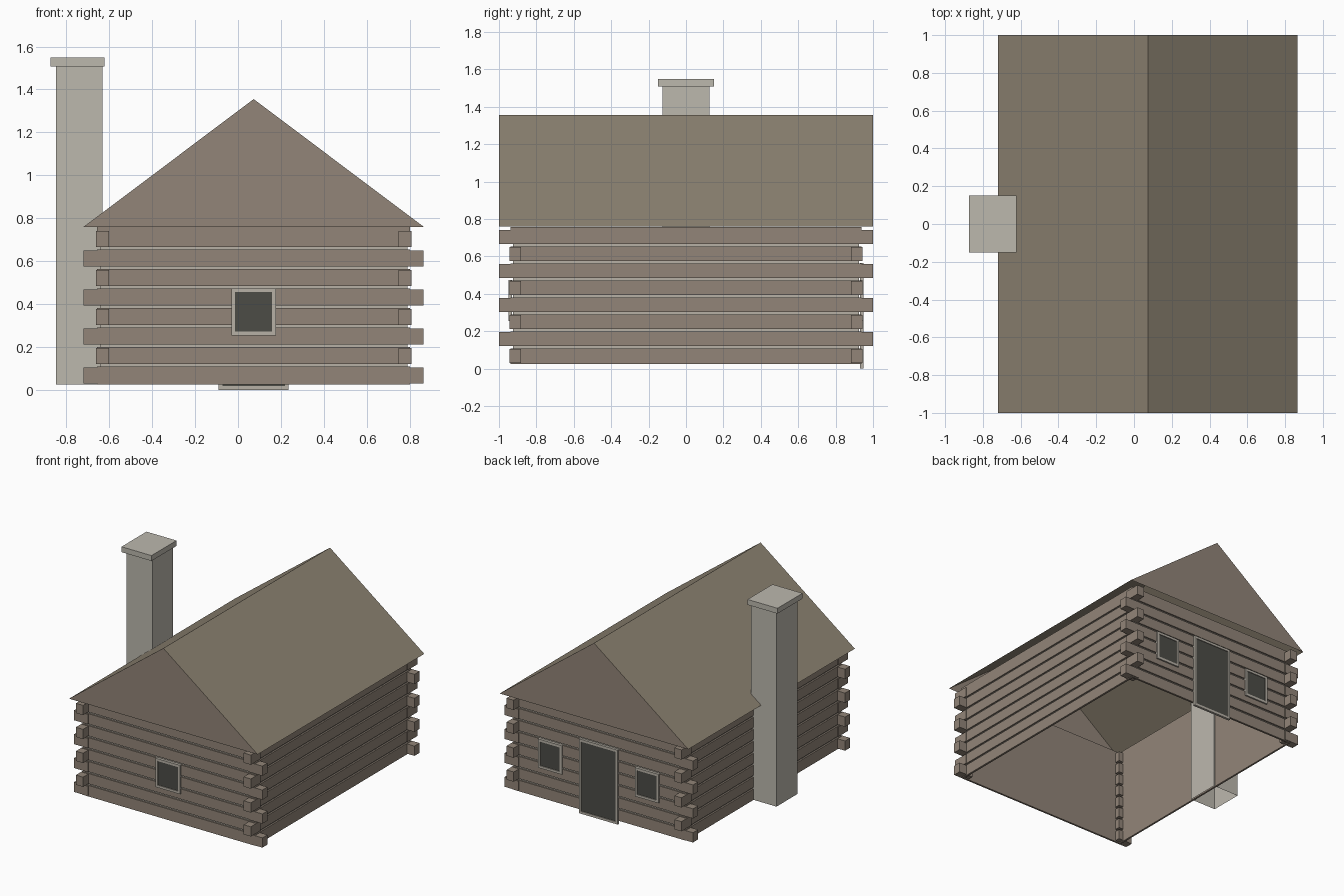
import bpy
import bmesh

cube = bpy.data.objects.get("Cube")
if cube:
    bpy.data.objects.remove(cube, do_unlink=True)


def material(name, rgb):
    """Flat material from an 8-bit display colour."""
    lin = [((c / 255 + 0.055) / 1.055) ** 2.4 for c in rgb] + [1.0]
    mat = bpy.data.materials.new(name)
    mat.use_nodes = True
    mat.diffuse_color = lin
    mat.node_tree.nodes["Principled BSDF"].inputs["Base Color"].default_value = lin
    return mat


log_brown = material("log brown", (146, 133, 120))
roof_brown = material("roof brown", (141, 131, 114))
mortar = material("pale mortar", (183, 177, 166))
stone = material("chimney stone", (188, 184, 174))
glass_dark = material("dark opening", (76, 76, 70))


def add_box(bm, x, y, z, skip=()):
    """Box from three ranges; skip leaves out 'top' or 'bottom'."""
    lo = [bm.verts.new((a, b, z[0])) for a, b in
          ((x[0], y[0]), (x[1], y[0]), (x[1], y[1]), (x[0], y[1]))]
    hi = [bm.verts.new((v.co.x, v.co.y, z[1])) for v in lo]
    for i in range(4):
        j = (i + 1) % 4
        bm.faces.new((lo[i], lo[j], hi[j], hi[i]))
    if "top" not in skip:
        bm.faces.new(hi)
    if "bottom" not in skip:
        bm.faces.new(lo[::-1])


def finish(name, bm, *mats):
    mesh = bpy.data.meshes.new(name)
    bm.to_mesh(mesh)
    bm.free()
    for m in mats:
        mesh.materials.append(m)
    obj = bpy.data.objects.new(name, mesh)
    bpy.context.collection.objects.link(obj)
    return obj


def boxes(name, mat, specs, skip=()):
    bm = bmesh.new()
    for x, y, z in specs:
        add_box(bm, x, y, z, skip)
    return finish(name, bm, mat)


CX = 0.073                       # centre line of the house
WX, WY = 0.717, 0.925            # half size of the mortar shell
Z0, Z1 = 0.025, 0.758
PITCH, ROWS, DEPTH = 0.0908, 8, 0.012


def span(half):
    return (CX - half, CX + half)


# Wall shells, open above and below
open_ends = ("top", "bottom")
boxes("mortar_shell", mortar, [(span(WX), (-WY, WY), (Z0, Z1))], open_ends)
lining = 0.004
boxes("inner_lining", log_brown,
      [(span(WX - lining), (lining - WY, WY - lining), (Z0, Z1))], open_ends)

# Wall logs and the crossing log ends at the corners
wall_logs, log_ends = [], []
for row in range(ROWS):
    mid = 0.0675 + PITCH * row
    z = (Z0 if row == 0 else mid - 0.037, Z1 if row == ROWS - 1 else mid + 0.041)
    for s in (-1, 1):
        wall_logs.append((span(WX + DEPTH),
                          sorted((s * (WY - 0.002), s * (WY + DEPTH))), z))
        wall_logs.append((sorted((CX + s * (WX - 0.002), CX + s * (WX + DEPTH))),
                          (-WY - DEPTH, WY + DEPTH), z))
        for t in (-1, 1):
            reach_x, reach_y = (0.792, 0.943) if row % 2 == 0 else (0.735, 1.0)
            log_ends.append((sorted((CX + s * 0.675, CX + s * reach_x)),
                             sorted((t * 0.882, t * reach_y)),
                             (mid - 0.037, mid + 0.037)))
boxes("wall_logs", log_brown, wall_logs)
boxes("log_ends", log_brown, log_ends)

# Roof: two slopes and two gables, open underneath
bm = bmesh.new()
ends = []
for y in (-1, 1):
    ends.append([bm.verts.new((CX + dx, y, z))
                 for dx, z in ((-0.792, 0.76), (0.792, 0.76), (0, 1.355))])
front, back = ends
bm.faces.new(front).material_index = 1
bm.faces.new(back[::-1]).material_index = 1
bm.faces.new((front[1], back[1], back[2], front[2]))
bm.faces.new((front[2], back[2], back[0], front[0]))
finish("roof", bm, roof_brown, log_brown)

# Chimney
boxes("chimney_shaft", stone, [((-0.848, -0.632), (-0.125, 0.125), (Z0, 1.51))],
      ("bottom",))
boxes("chimney_cap", stone, [((-0.874, -0.622), (-0.15, 0.15), (1.507, 1.548))])


def opening(name, x, half, z, side, rim=0.018):
    """Dark panel inside a raised pale frame; side is the sign of y."""
    def depth(a, b):
        return sorted((side * a, side * b))
    face = depth(0.93, 0.948)
    l, r = x - half, x + half
    boxes(name + "_frame", mortar, [
        ((l, l + rim), face, z), ((r - rim, r), face, z),
        ((l + rim, r - rim), face, (z[0], z[0] + rim)),
        ((l + rim, r - rim), face, (z[1] - rim, z[1]))])
    boxes(name + "_panel", glass_dark, [
        ((l + rim, r - rim), depth(0.936, 0.942), (z[0] + rim, z[1] - rim))])


# Windows and door
window_z = (0.254, 0.473)
opening("front_window", CX, 0.104, window_z, -1)
for label, s in (("left", 1), ("right", -1)):
    opening("back_window_" + label, CX + s * 0.407, 0.1, window_z, 1)
opening("back_door", CX, 0.163, (0, 0.565), 1)
